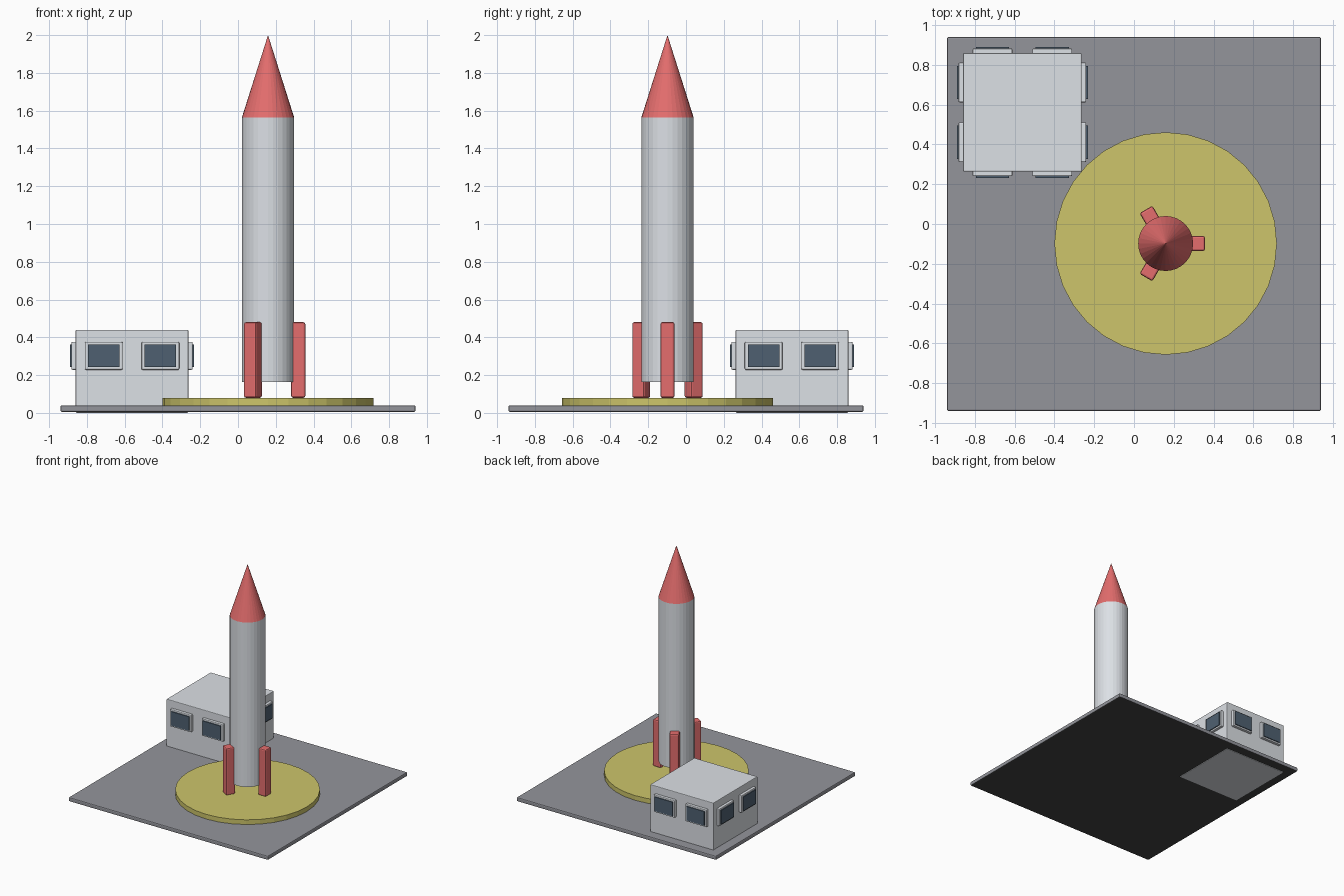
import bpy, math
from mathutils import Vector

if "Cube" in bpy.data.objects:
    bpy.data.objects.remove(bpy.data.objects["Cube"])


def material(name, rgb):
    m = bpy.data.materials.new(name)
    m.diffuse_color = (*rgb, 1)
    m.use_nodes = True
    m.node_tree.nodes["Principled BSDF"].inputs["Base Color"].default_value = m.diffuse_color
    return m


GREY = material("light_grey", (0.72, 0.75, 0.79))
RED = material("red", (0.78, 0.155, 0.155))
YELLOW = material("yellow", (0.61, 0.56, 0.145))
ASPHALT = material("mid_grey", (0.295, 0.30, 0.33))
UNDERSIDE = material("black", (0.055, 0.055, 0.055))
GLASS = material("window_glass", (0.078, 0.118, 0.165))


def box(name, center, size, mat, bevel=0.0, angle=0.0):
    bpy.ops.mesh.primitive_cube_add(size=1, location=center)
    ob = bpy.context.object
    ob.name = name
    ob.scale = size
    bpy.ops.object.transform_apply(location=False, rotation=False, scale=True)
    ob.rotation_euler.z = angle
    ob.data.materials.append(mat)
    if bevel:
        b = ob.modifiers.new("Bevel", 'BEVEL')
        b.width = bevel
        b.segments = 2
    return ob


def round_part(name, xy, r1, r2, z0, z1, mat, sides=32):
    bpy.ops.mesh.primitive_cone_add(vertices=sides, radius1=r1, radius2=r2, depth=z1 - z0,
                                    location=(*xy, (z0 + z1) / 2))
    ob = bpy.context.object
    ob.name = name
    ob.data.materials.append(mat)
    return ob


# Ground plate with a black underside
plate = box("ground_plate", (0, 0, 0.0225), (1.88, 1.88, 0.035), ASPHALT, 0.008)
plate.data.materials.append(UNDERSIDE)
for f in plate.data.polygons:
    f.material_index = 1 if f.normal.z < -0.5 else 0

# Launch pad and rocket
ROCKET = (0.159, -0.098)
round_part("launch_pad", ROCKET, 0.559, 0.559, 0.035, 0.08, YELLOW)
round_part("rocket_body", ROCKET, 0.138, 0.138, 0.163, 1.565, GREY)
round_part("nose_cone", ROCKET, 0.138, 0, 1.565, 2.0, RED)

# Three fins spaced evenly around the body
for i in range(3):
    a = i * math.tau / 3
    x, y = ROCKET[0] + 0.16 * math.cos(a), ROCKET[1] + 0.16 * math.sin(a)
    box(f"fin_{i + 1}", (x, y, 0.28), (0.075, 0.075, 0.4), RED, 0.01, a)

# Control building
HOUSE = Vector((-0.561, 0.561, 0))
HALF = 0.298
box("control_building", HOUSE + Vector((0, 0, 0.22)), (2 * HALF, 2 * HALF, 0.44), GREY, 0.005)

# Two framed windows on each wall
for side in range(4):
    a = side * math.pi / 2
    out = Vector((math.sin(a), -math.cos(a), 0))
    along = Vector((math.cos(a), math.sin(a), 0))
    for k, s in enumerate((-1, 1)):
        p = HOUSE + along * (0.15 * s) + Vector((0, 0, 0.302))
        tag = f"{side + 1}_{k + 1}"
        box("window_frame_" + tag, p + out * (HALF + 0.008), (0.2, 0.03, 0.148), GREY, 0.006, a)
        box("window_glass_" + tag, p + out * (HALF + 0.0265), (0.168, 0.009, 0.12), GLASS, 0, a)
